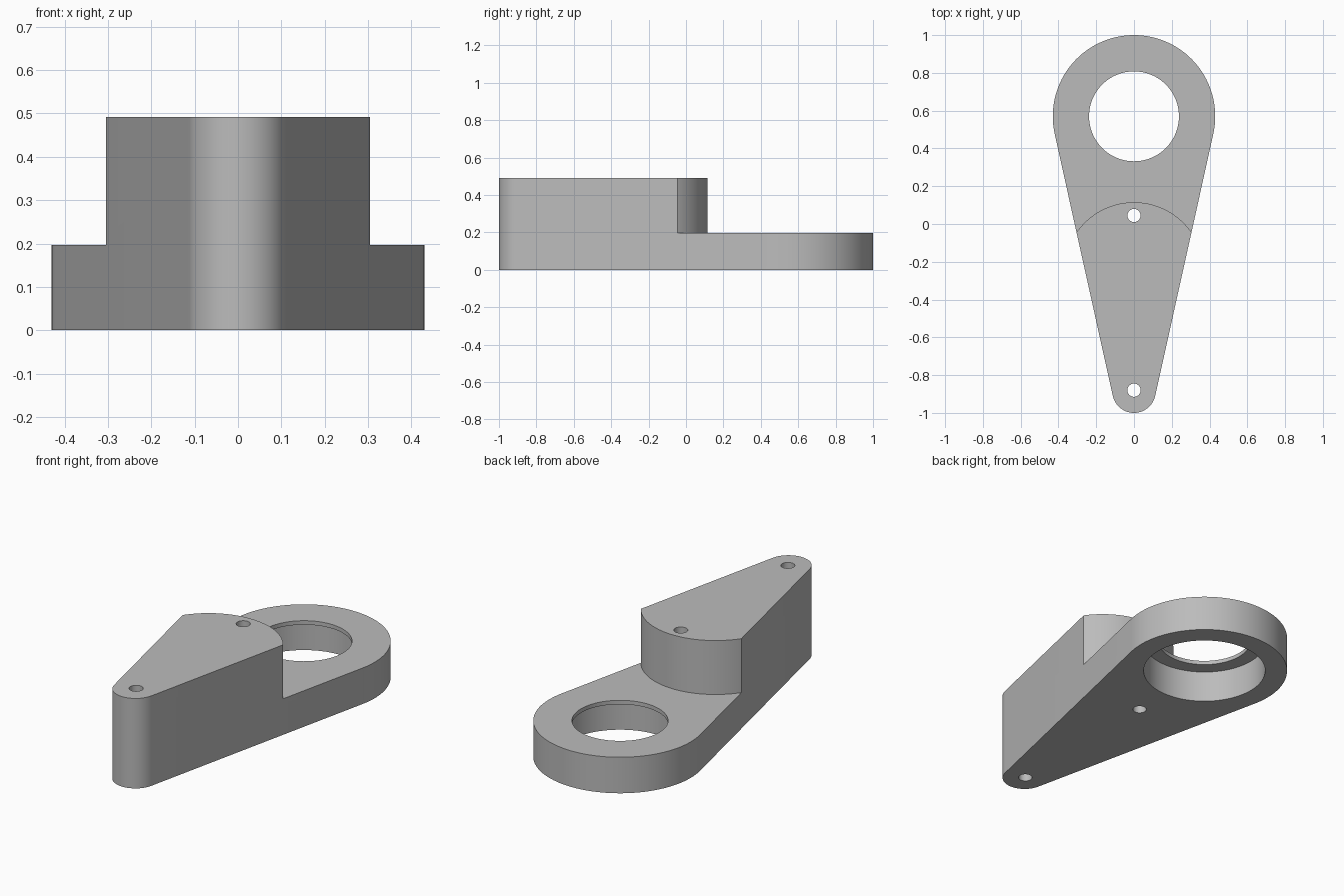
import bpy, bmesh, math

if "Cube" in bpy.data.objects:
    bpy.data.objects.remove(bpy.data.objects["Cube"])

BIG_Y, BIG_R = 0.57, 0.43        # ring end
TIP_Y, TIP_R = -0.885, 0.115     # narrow end
STEP_Z, TOP_Z = 0.197, 0.492
LIP_Z = 0.175                    # underside recess depth

grey = bpy.data.materials.new("plain grey")
grey.diffuse_color = (0.5, 0.5, 0.5, 1)
grey.use_nodes = True
grey.node_tree.nodes["Principled BSDF"].inputs["Base Color"].default_value = grey.diffuse_color


def arc(cy, r, a0, a1, n):
    """Points on an arc centred on x = 0."""
    return [(r * math.cos(a0 + (a1 - a0) * i / n),
             cy + r * math.sin(a0 + (a1 - a0) * i / n)) for i in range(n + 1)]


def prism(name, pts, z0, z1):
    """Upright solid from a counter-clockwise outline."""
    bm = bmesh.new()
    face = bm.faces.new([bm.verts.new((x, y, z0)) for x, y in pts])
    ext = bmesh.ops.extrude_face_region(bm, geom=[face])
    top = [v for v in ext["geom"] if isinstance(v, bmesh.types.BMVert)]
    bmesh.ops.translate(bm, verts=top, vec=(0, 0, z1 - z0))
    bmesh.ops.recalc_face_normals(bm, faces=bm.faces)
    mesh = bpy.data.meshes.new(name)
    bm.to_mesh(mesh)
    bm.free()
    mesh.materials.append(grey)
    obj = bpy.data.objects.new(name, mesh)
    bpy.context.collection.objects.link(obj)
    return obj


def cylinder(name, y, r, z0, z1, n):
    return prism(name, arc(y, r, 0, 2 * math.pi, n)[:-1], z0, z1)


def cut(target, cutter):
    """Subtract the cutter and discard it."""
    mod = target.modifiers.new("cut", 'BOOLEAN')
    mod.operation, mod.solver, mod.object = 'DIFFERENCE', 'EXACT', cutter
    bpy.context.view_layer.objects.active = target
    bpy.ops.object.modifier_apply(modifier=mod.name)
    bpy.data.objects.remove(cutter)


# Tapered body: two end arcs joined by their common tangents
t = math.asin((BIG_R - TIP_R) / (BIG_Y - TIP_Y))
outline = (arc(BIG_Y, BIG_R, -t, math.pi + t, 72)
           + arc(TIP_Y, TIP_R, math.pi + t, 2 * math.pi - t, 40))
body = prism("lever_body", outline, 0, TOP_Z)

# Step down to the ring, with a rounded shoulder
shoulder = arc(-0.255, 0.37, math.radians(165), math.radians(15), 80)
step = [(-0.8, shoulder[0][1])] + shoulder + [(0.8, shoulder[-1][1]), (0.8, 1.3), (-0.8, 1.3)]
# keep the shoulder's lower flanks outside the narrow half of the body
a0 = math.radians(30)
shoulder = arc(-0.255, 0.37, math.pi - a0, a0, 72)
step = [(-0.8, shoulder[0][1])] + shoulder + [(0.8, shoulder[-1][1]), (0.8, 1.3), (-0.8, 1.3)]
cut(body, prism("step_cutter", step, STEP_Z, 1.0))

# Ring bore, wider recess from below, and two pin holes
cut(body, cylinder("bore_cutter", BIG_Y, 0.238, -0.2, 0.7, 96))
cut(body, cylinder("recess_cutter", BIG_Y, 0.316, -0.2, LIP_Z, 96))
for y in (0.045, -0.88):
    cut(body, cylinder("pin_cutter", y, 0.035, -0.2, 0.7, 40))

body.select_set(True)
bpy.context.view_layer.objects.active = body
bpy.ops.object.shade_smooth_by_angle(angle=math.radians(30))
